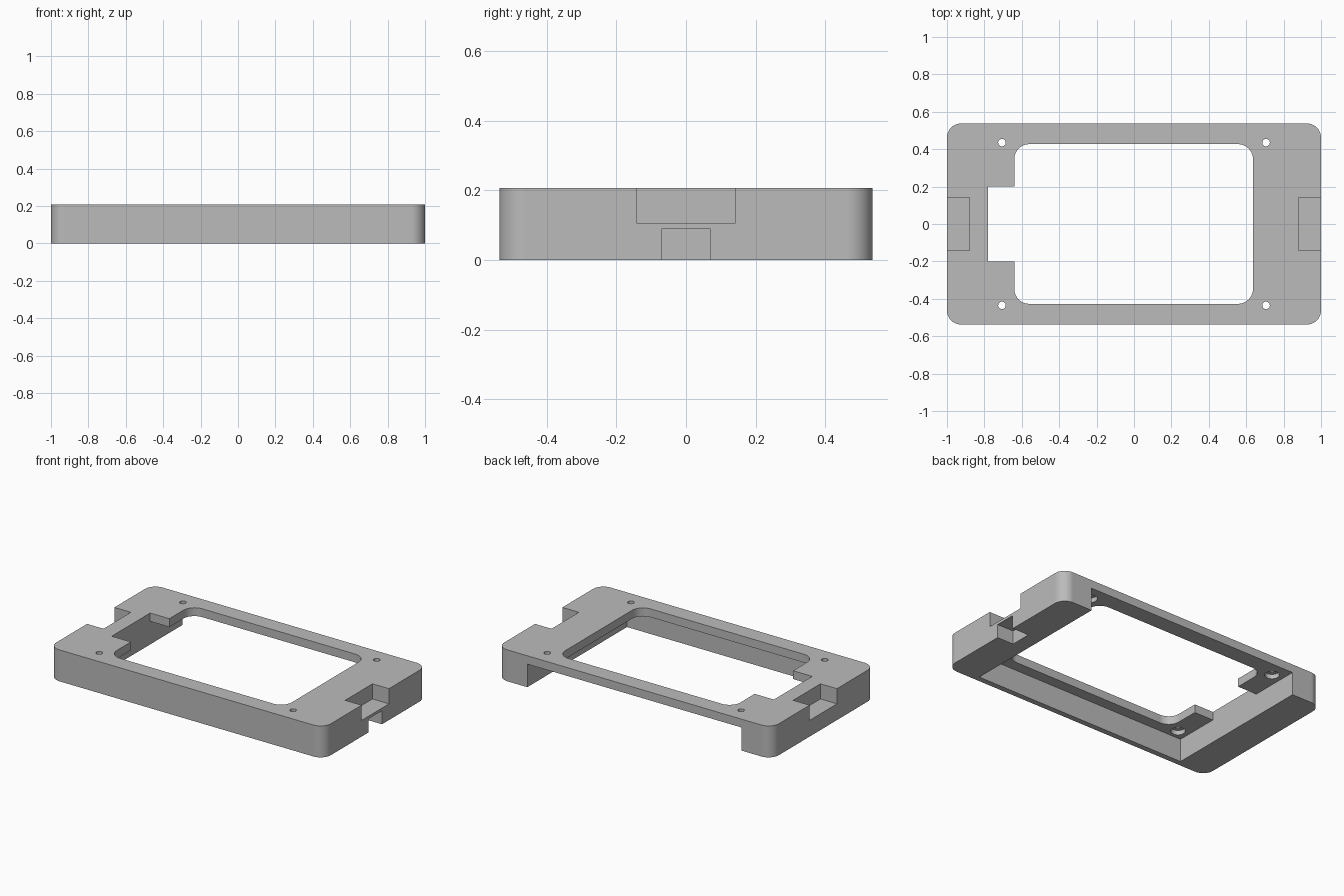
import bpy
import bmesh
from math import cos, sin, pi, radians

default = bpy.data.objects.get("Cube")
if default:
    bpy.data.objects.remove(default, do_unlink=True)

HEIGHT, PLATE_BASE = 0.207, 0.152   # overall height, underside of top plate
END, FAR = 0.78, 2.0                # inner face of the end blocks, overshoot

grey = bpy.data.materials.new("plain grey")
grey.use_nodes = True
colour = (0.5, 0.5, 0.5, 1)
grey.diffuse_color = colour
grey.node_tree.nodes["Principled BSDF"].inputs["Base Color"].default_value = colour


def prism(name, outline, z0, z1):
    """Extrude a counter-clockwise outline between two heights."""
    bm = bmesh.new()
    base = bm.faces.new([bm.verts.new((x, y, z0)) for x, y in outline])
    top = bmesh.ops.extrude_face_region(bm, geom=[base])["geom"]
    verts = [v for v in top if isinstance(v, bmesh.types.BMVert)]
    bmesh.ops.translate(bm, verts=verts, vec=(0, 0, z1 - z0))
    bmesh.ops.recalc_face_normals(bm, faces=bm.faces)
    mesh = bpy.data.meshes.new(name)
    bm.to_mesh(mesh)
    bm.free()
    mesh.materials.append(grey)
    obj = bpy.data.objects.new(name, mesh)
    bpy.context.collection.objects.link(obj)
    return obj


def rect(x0, x1, y0, y1):
    return [(x0, y0), (x1, y0), (x1, y1), (x0, y1)]


def rounded(x0, x1, y0, y1, r, steps=10):
    centres = [(x1 - r, y1 - r), (x0 + r, y1 - r), (x0 + r, y0 + r), (x1 - r, y0 + r)]
    return [(cx + r * cos((q + i / steps) * pi / 2), cy + r * sin((q + i / steps) * pi / 2))
            for q, (cx, cy) in enumerate(centres) for i in range(steps + 1)]


def circle(cx, cy, r, n=32):
    return [(cx + r * cos(2 * pi * i / n), cy + r * sin(2 * pi * i / n)) for i in range(n)]


def cut(body, outline, z0, z1):
    """Subtract a prism from the body and bake the result."""
    cutter = prism("cutter", outline, z0, z1)
    cutter.hide_render = True
    mod = body.modifiers.new("cut", "BOOLEAN")
    mod.operation, mod.solver, mod.object = "DIFFERENCE", "EXACT", cutter
    bpy.context.view_layer.update()
    graph = bpy.context.evaluated_depsgraph_get()
    baked = bpy.data.meshes.new_from_object(body.evaluated_get(graph))
    body.modifiers.clear()
    body.data = baked
    bpy.data.objects.remove(cutter, do_unlink=True)


# Rounded outer block
frame = prism("mounting_frame", rounded(-1, 1, -0.537, 0.537, 0.075), 0, HEIGHT)

# Underside recess, open at the back, leaving a thin front wall and end blocks
cut(frame, rect(-END, END, -0.5, FAR), -1, PLATE_BASE)

# Window through the top plate, with its side notch
cut(frame, rounded(-0.64, 0.636, -0.427, 0.427, 0.08), 0.1, 1)
cut(frame, rect(-END, -0.6, -0.2, 0.2), 0.1, 1)

# Top pockets at both ends
for x0, x1 in ((-FAR, -0.88), (0.88, FAR)):
    cut(frame, rect(x0, x1, -0.142, 0.142), 0.107, 1)

# Lower slot in the left end only
cut(frame, rect(0.88, FAR, -0.07, 0.07), -1, 0.089)

# Screw holes with counterbores underneath
for sx in (-1, 1):
    for sy in (-1, 1):
        x, y = sx * 0.706, sy * 0.435
        cut(frame, circle(x, y, 0.02), 0.1, 1)
        cut(frame, circle(x, y, 0.044), 0.1, PLATE_BASE + 0.03)

# Smooth the rounded corners and keep flat faces flat
bpy.ops.object.select_all(action="DESELECT")
frame.select_set(True)
bpy.context.view_layer.objects.active = frame
bpy.ops.object.shade_smooth_by_angle(angle=radians(30))
weighted = frame.modifiers.new("flat_faces", "WEIGHTED_NORMAL")
weighted.keep_sharp = True
